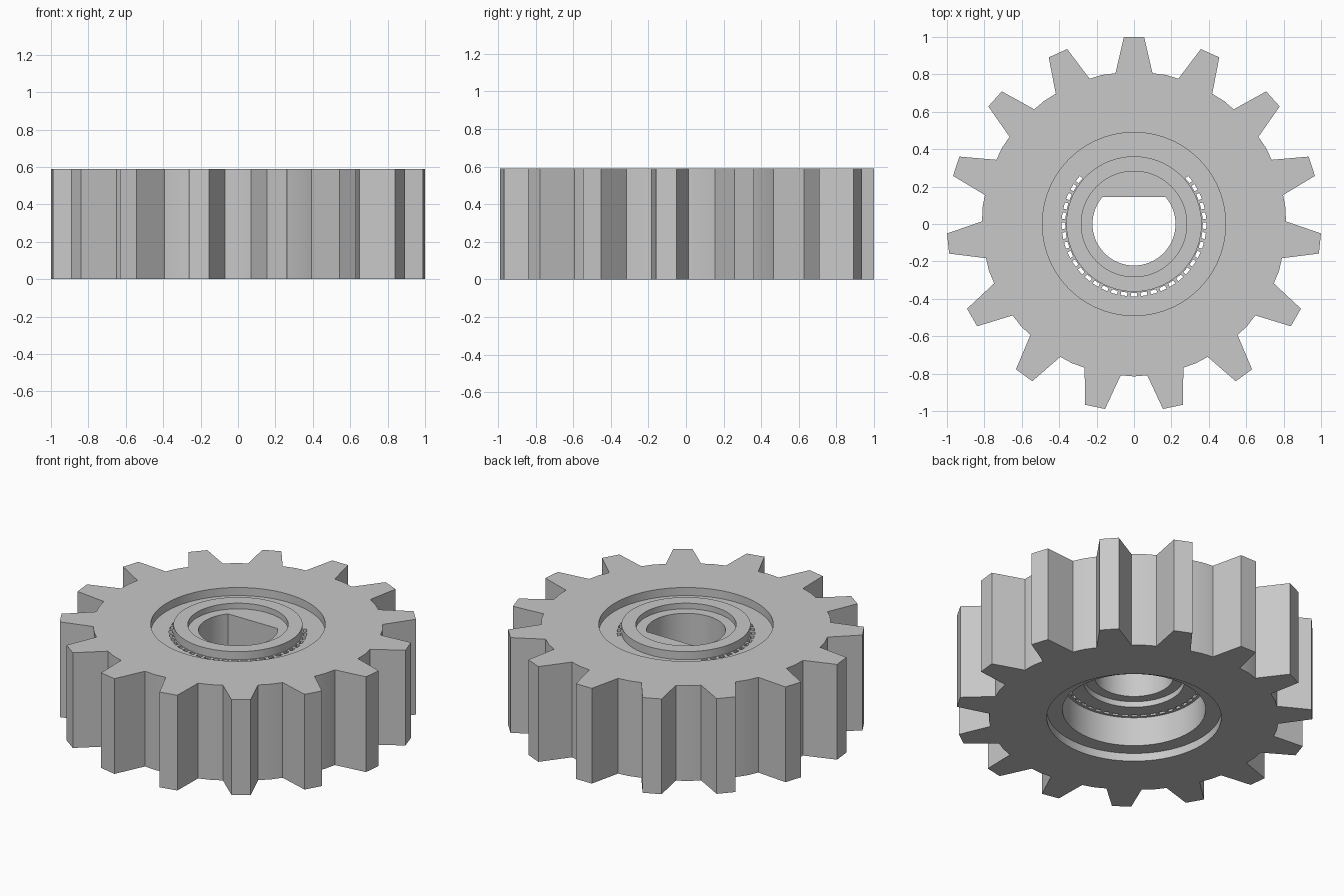
import bpy
import bmesh
from math import sin, cos, radians, pi

cube = bpy.data.objects.get("Cube")
if cube:
    bpy.data.objects.remove(cube, do_unlink=True)

HEIGHT = 0.59
TEETH = 15
WEB_BOTTOM = 0.23      # underside of the central web
RECESS = 0.05          # depth of the shallow rings on both faces

grey = bpy.data.materials.new("light_grey")
grey.use_nodes = True
colour = (0.58, 0.58, 0.58, 1)
grey.diffuse_color = colour
grey.node_tree.nodes["Principled BSDF"].inputs["Base Color"].default_value = colour


def polar(r, deg):
    return (r * cos(radians(deg)), r * sin(radians(deg)))


def circle(r, n=72):
    return [polar(r, 360 * i / n) for i in range(n)]


def add_prism(bm, outline, z0, z1):
    """Extrude a counter-clockwise outline from z0 up to z1."""
    low = [bm.verts.new((x, y, z0)) for x, y in outline]
    high = [bm.verts.new((x, y, z1)) for x, y in outline]
    bm.faces.new(low[::-1])
    bm.faces.new(high)
    n = len(outline)
    for i in range(n):
        j = (i + 1) % n
        bm.faces.new((low[i], low[j], high[j], high[i]))


def make(name, prisms):
    bm = bmesh.new()
    for prism in prisms:
        add_prism(bm, *prism)
    mesh = bpy.data.meshes.new(name)
    bm.to_mesh(mesh)
    bm.free()
    mesh.materials.append(grey)
    ob = bpy.data.objects.new(name, mesh)
    bpy.context.collection.objects.link(ob)
    return ob


def combine(target, name, prisms, operation="DIFFERENCE"):
    """Cut or join prisms with the target, then drop the helper."""
    tool = make(name, prisms)
    tool.hide_render = True
    bpy.context.view_layer.objects.active = target
    mod = target.modifiers.new(name, "BOOLEAN")
    mod.operation = operation
    mod.solver = "EXACT"
    mod.object = tool
    bpy.ops.object.modifier_apply(modifier=mod.name)
    bpy.data.objects.remove(tool, do_unlink=True)


# Toothed rim outline: tapered teeth with a shallow arc between them
outline = []
for i in range(TEETH):
    a = 90 + i * 360 / TEETH
    outline += [polar(0.812, a - 7), polar(1.001, a - 3.1),
                polar(1.001, a + 3.1), polar(0.812, a + 7),
                polar(0.815, a + 180 / TEETH)]
gear = make("gear_wheel", [(outline, 0, HEIGHT)])

# Shallow ring on the top face, leaving the hub collar standing
combine(gear, "top_recess", [(circle(0.49), HEIGHT - RECESS, HEIGHT + 0.1)])
combine(gear, "hub_collar", [(circle(0.362), HEIGHT - 0.1, HEIGHT)], "UNION")

# Shallow ring and deep bore on the underside
combine(gear, "bottom_recess", [(circle(0.49), -0.1, RECESS)])
combine(gear, "bottom_bore", [(circle(0.402), -0.1, WEB_BOTTOM)])

# Counterbores at both ends of the hub
combine(gear, "top_counterbore", [(circle(0.282), HEIGHT - 0.035, HEIGHT + 0.1)])
combine(gear, "bottom_counterbore", [(circle(0.282), -0.1, WEB_BOTTOM + 0.035)])

# D-shaped shaft hole with its flat at the back
flat_angle = 40.5
steps = 56
sweep = 180 + 2 * flat_angle
d_hole = [polar(0.222, 180 - flat_angle + sweep * i / steps) for i in range(steps + 1)]
combine(gear, "shaft_hole", [(d_hole, -0.1, HEIGHT + 0.1)])

# Ring of narrow through slots around the hub
slots = []
count = 33
for i in range(count):
    a = 141 + 258 * i / (count - 1)
    slots.append(([polar(0.368, a - 2.6), polar(0.387, a - 2.6),
                   polar(0.387, a + 2.6), polar(0.368, a + 2.6)],
                  0.1, HEIGHT + 0.1))
combine(gear, "hub_slots", slots)

# Smooth round walls, crisp edges
bpy.ops.object.select_all(action="DESELECT")
gear.select_set(True)
bpy.context.view_layer.objects.active = gear
bpy.ops.object.shade_smooth_by_angle(angle=radians(15))
